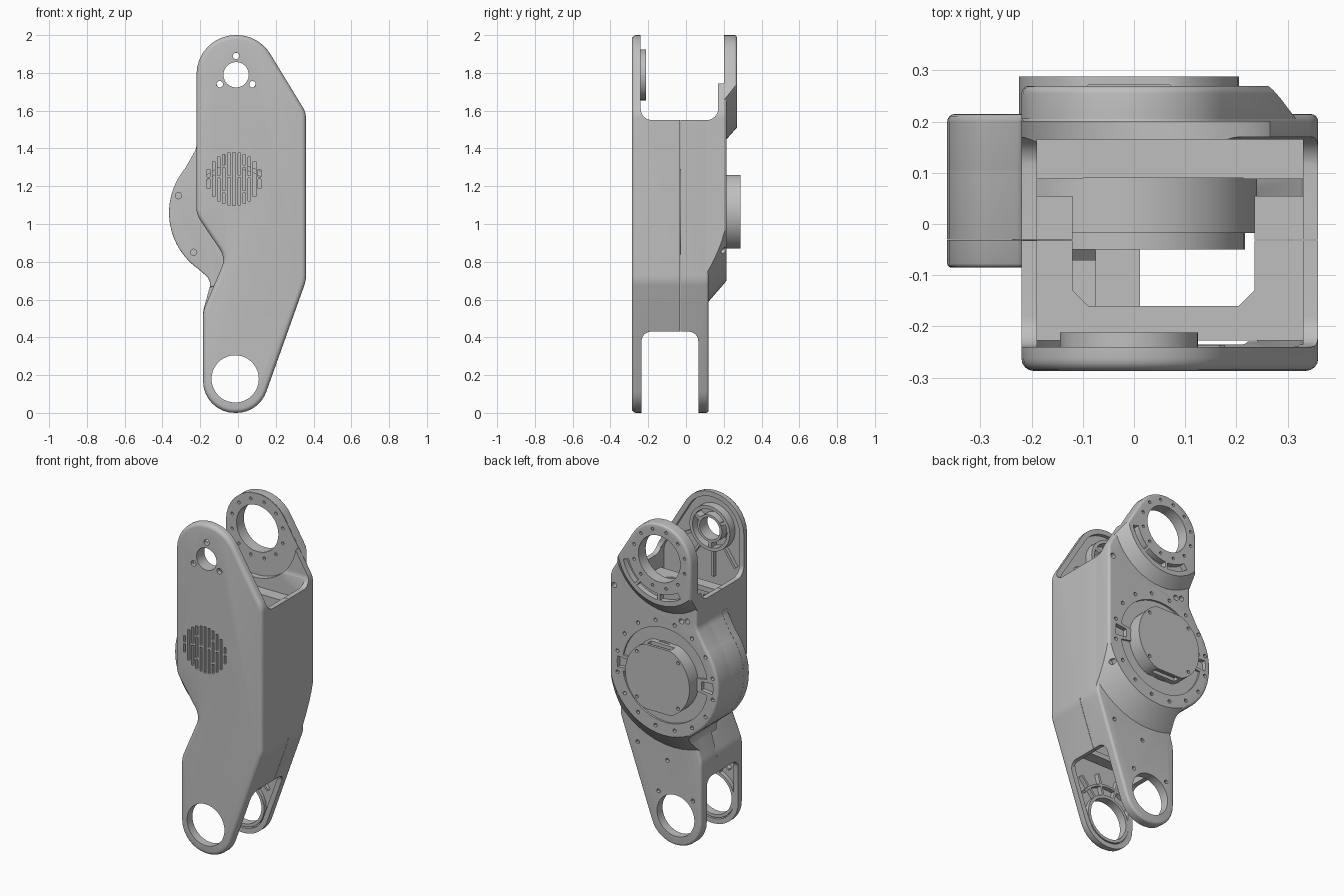
import bpy, bmesh
from math import sin, cos, pi, radians, tan, sqrt
from mathutils import Vector

if "Cube" in bpy.data.objects:
    bpy.data.objects.remove(bpy.data.objects["Cube"])

grey = bpy.data.materials.new("satin grey")
grey.use_nodes = True
tone = (0.52, 0.52, 0.52, 1)
grey.diffuse_color = tone
grey.node_tree.nodes["Principled BSDF"].inputs["Base Color"].default_value = tone


# --- profile helpers (2D point lists) ---
def rounded(corners, steps=8):
    out, n = [], len(corners)
    for i, (x, z, r) in enumerate(corners):
        p = Vector((x, z))
        if r == 0:
            out.append(p)
            continue
        u = (Vector(corners[i - 1][:2]) - p).normalized()
        v = (Vector(corners[(i + 1) % n][:2]) - p).normalized()
        ang = u.angle(v)
        c = p + (u + v).normalized() * r / sin(ang / 2)
        t, w = r / tan(ang / 2), pi - ang
        a, b = p + u * t - c, p + v * t - c
        for k in range(steps + 1):
            f = k / steps
            out.append(c + (a * sin((1 - f) * w) + b * sin(f * w)) / sin(w))
    return out


def inset(pts, d):
    out, n = [], len(pts)
    if sum(pts[i - 1].cross(pts[i]) for i in range(n)) > 0:
        d = -d
    for i, p in enumerate(pts):
        e = (p - pts[i - 1]).normalized()
        f = (pts[(i + 1) % n] - p).normalized()
        s = (e + f).normalized()
        out.append(p + Vector((s.y, -s.x)) * d / max(s.dot(e), 0.5))
    return out


def arc(c, r, a0, a1, n=24):
    angles = [radians(a0 + (a1 - a0) * k / n) for k in range(n + 1)]
    return [Vector((c[0] + r * cos(a), c[1] + r * sin(a))) for a in angles]


def circle(c, r, n=48):
    return arc(c, r, 0, 360, n)[:-1]


def band(c, r0, r1, a0, a1):
    return arc(c, r0, a0, a1) + arc(c, r1, a1, a0)


def ring(c, r0, r1):
    return [band(c, r0, r1, 0, 180), band(c, r0, r1, 180, 360)]


def box(x0, x1, z0, z1):
    return [Vector(p) for p in ((x0, z0), (x0, z1), (x1, z1), (x1, z0))]


def bar(c, ang, r0, r1, w):
    d = Vector((cos(radians(ang)), sin(radians(ang))))
    s, o = Vector((-d.y, d.x)) * w / 2, Vector(c)
    return [o + d * r0 + s, o + d * r1 + s, o + d * r1 - s, o + d * r0 - s]


def around(c, r, count, start=0):
    return arc(c, r, start, start + 360, count)[:-1]


# --- solid helpers ---
PLACE = {"x": lambda a, b, t: (t, a, b), "y": lambda a, b, t: (a, t, b), "z": lambda a, b, t: (a, b, t)}


def eased(profile, t, radius, side):
    """Sections that round the rim of a cap; side is +1 for the end, -1 for the start."""
    turns = [k * pi / 8 for k in range(5)]
    return [(inset(profile, radius * (1 - cos(a))), t - side * radius * (1 - sin(a))) for a in turns]


def solid(name, parts, axis="y", round_start=0, round_end=0):
    """Each part is (start profile, start, end[, end profile])."""
    bm = bmesh.new()
    for part in parts:
        p0, t0, t1 = part[:3]
        p1 = part[3] if len(part) > 3 else p0
        first = eased(p0, t0, round_start, -1)[::-1] if round_start else [(p0, t0)]
        last = eased(p1, t1, round_end, 1) if round_end else [(p1, t1)]
        loops = [[bm.verts.new(PLACE[axis](p[0], p[1], t)) for p in pts] for pts, t in first + last]
        bm.faces.new(loops[0][::-1])
        bm.faces.new(loops[-1])
        for lo, hi in zip(loops, loops[1:]):
            for i in range(len(lo)):
                bm.faces.new((lo[i - 1], lo[i], hi[i], hi[i - 1]))
    bmesh.ops.recalc_face_normals(bm, faces=bm.faces)
    mesh = bpy.data.meshes.new(name)
    bm.to_mesh(mesh)
    bm.free()
    mesh.materials.append(grey)
    obj = bpy.data.objects.new(name, mesh)
    bpy.context.collection.objects.link(obj)
    return obj


def boolean(obj, tools, op="DIFFERENCE"):
    bpy.context.view_layer.objects.active = obj
    for tool in tools:
        m = obj.modifiers.new("cut", "BOOLEAN")
        m.operation, m.object, m.solver = op, tool, "EXACT"
        bpy.ops.object.modifier_apply(modifier=m.name)


# --- outlines ---
TOP, LOW, DRUM = (-0.01, 1.79), (-0.015, 0.18), (-0.01, 1.065)
right_side = [(-0.22, 2, 0.208), (0.11, 2, 0.208), (0.36, 1.59, 0.12), (0.36, 0.7, 0.15),
              (0.11, 0, 0.168), (-0.185, 0, 0.168), (-0.185, 0.54, 0.15)]
front_outline = rounded(right_side + [(-0.065, 0.82, 0.1), (-0.22, 1.05, 0.12)])
bulge = arc((0, 1.06), 0.365, 235, 140)
back_outline = rounded(right_side + [(-0.14, 0.7, 0.06)] + [(p.x, p.y, 0) for p in bulge]
                       + [(-0.22, 1.4, 0.08)])

# --- cutters ---
upper_slot = solid("upper_slot_cutter", [(rounded(
    [(-0.24, 2.1, 0), (0.17, 2.1, 0), (0.17, 1.55, 0.06), (-0.24, 1.55, 0.06)]), -1, 1)], "x")
lower_slot = solid("lower_slot_cutter", [(rounded(
    [(-0.235, -0.1, 0), (-0.235, 0.43, 0.05), (0.065, 0.43, 0.05), (0.065, -0.1, 0)]), -1, 1)], "x")
recesses = solid("recess_cutter", [(box(-0.19, 0.33, -0.235, 0.165), 1.46, 1.62),
                                   (box(-0.155, 0.24, -0.23, 0.06), 0.4, 0.49)], "z")
cavity = solid("cavity_cutter", [([(-0.19, 1.43), (0.33, 1.43), (0.33, 0.73), (0.25, 0.52),
                                   (-0.14, 0.52), (-0.03, 0.82), (-0.19, 1.08)], -0.265, 0.1)])
opening = solid("opening_cutter", [([(-0.12, -0.13), (-0.12, 0.07), (-0.09, 0.098), (0.205, 0.098),
                                     (0.235, 0.07), (0.235, -0.13), (0.205, -0.16), (-0.09, -0.16)],
                                    0.41, 1.6)], "z")
low_hole = solid("low_hole_cutter", [(circle(LOW, 0.125), -0.4, 0.4)])
front_pocket = solid("front_pocket_cutter", [(inset(front_outline, 0.03), -0.262, -0.228)])
back_pocket = solid("back_pocket_cutter", [(inset(back_outline, 0.03), 0.055, 0.088)])
front_holes = solid("front_hole_cutter", [(circle(TOP, 0.067), -0.4, -0.2)]
                    + [(circle(p, 0.017, 16), -0.4, -0.2) for p in around(TOP, 0.1, 3, 90)])

# round grille made of upright slots
slots = []
for i in range(11):
    x = -0.156 + i * 0.027
    h = sqrt(0.146 ** 2 - (x + 0.021) ** 2)
    cuts = (-1, 1) if i % 4 == 1 else (-1, -0.5, 0.5, 1) if i % 2 else (-1, 0.1, 1)
    for a, b in zip(cuts, cuts[1:]):
        slots.append((box(x - 0.007, x + 0.007, 1.238 + a * h + 0.006, 1.238 + b * h - 0.006), -0.4, -0.255))
grille = solid("grille_cutter", slots)

# --- main shells ---
front_shell = solid("front_shell", [(front_outline, -0.287, -0.032)], round_start=0.024)
boolean(front_shell, [upper_slot, lower_slot, recesses, cavity, opening, low_hole,
                      front_pocket, front_holes, grille])

back_shell = solid("back_shell", [(back_outline, -0.03, 0.12)], round_end=0.015)
back_holes = solid("low_screw_cutter", [(circle(p, 0.012, 12), 0.1, 0.2) for p in
                   ((0.1, 0.3), (-0.13, 0.3), (0.04, 0.5), (0.24, 0.56))])
boolean(back_shell, [upper_slot, lower_slot, recesses, cavity, opening, low_hole,
                     back_pocket, back_holes])

# front lip of the round housing
lip_edge = [p for p in back_outline if p.x < -0.1 and 0.66 < p.y < 1.42]
lip = solid("housing_lip", [(lip_edge + [Vector((-0.05, 1.41)), Vector((-0.05, 0.68))], -0.085, -0.031)],
            round_start=0.008)
lip_holes = solid("lip_screw_cutter", [(circle(p, 0.017, 12), -0.1, -0.06) for p in
                  ((-0.315, 1.15), (-0.235, 0.85))])
boolean(lip, [cavity, lip_holes])


# --- rear housing with a sloped lower rim ---
def arch(r):
    return arc((0, 1.06), r, 180, 360) + [Vector((r, 2.2)), Vector((-r, 2.2))]


arm_holes = solid("arm_hole_cutter", [(circle(TOP, 0.14), 0, 0.4)]
                  + [(circle(p, 0.009, 12), 0, 0.4) for p in around(TOP, 0.175, 12, 15)])
arm_recess = solid("arm_recess_cutter", [(circle(TOP, 0.28), 0.0, 0.2)])
rear_trim = solid("rear_trim", [(back_outline, 0.05, 0.215)], round_end=0.015)
rear_housing = solid("rear_housing", [(arch(0.505), 0.09, 0.23, arch(0.343))])
face_ring = solid("face_ring_cutter", [(band(DRUM, 0.2, 0.285, a, a + 160), 0.203, 0.3) for a in (10, 190)]
                  + [(band(DRUM, 0.245, 0.32, a - 6, a + 6), 0.19, 0.3) for a in (0, 180)]
                  + [(circle(p, 0.011, 12), 0.18, 0.3) for p in around(DRUM, 0.325, 16, 11.25)]
                  + [(circle(p, 0.016, 12), 0.18, 0.3) for p in
                     ((0.33, 1.52), (0.32, 0.86), (-0.12, 1.42), (-0.16, 1.43))])
boolean(rear_housing, [rear_trim], "INTERSECT")
boolean(rear_housing, [upper_slot, recesses, arm_recess, arm_holes, face_ring])

# raised pad on the upper rear arm
pad_trim = solid("pad_trim", [(back_outline, 0.15, 0.27)], round_end=0.015)
raised_pad = solid("raised_pad", [(circle(TOP, 0.352), 0.205, 0.28, circle(TOP, 0.268))])
pad_grooves = solid("pad_groove_cutter", [(band(TOP, 0.212, 0.25, a, a + 34), 0.235, 0.4)
                                          for a in (235, 273, 311)])
boolean(raised_pad, [pad_trim], "INTERSECT")
boolean(raised_pad, [arm_holes, pad_grooves])

# --- motor and cover ---
cap_outline = [Vector((p.x, min(max(p.y, 0.87), 1.26))) for p in circle(DRUM, 0.215)]
rear_cap = solid("rear_cap", [(cap_outline, 0.19, 0.288)])
cap_slots = solid("cap_slot_cutter", [(box(-0.09, 0.07, z - 0.02, z + 0.02), 0.235, 0.272)
                                      for z in (0.87, 1.26)]
                  + [(circle(p, 0.01, 12), 0.27, 0.4) for p in around(DRUM, 0.195, 4, 45)])
boolean(rear_cap, [cap_slots])
solid("motor", [(circle(DRUM, 0.25), -0.018, 0.11)])
solid("motor_plate", [(circle(DRUM, 0.227), -0.05, -0.018)])
solid("control_box", [(box(-0.075, 0.012, 0.95, 1.38), -0.16, -0.05),
                      (box(-0.12, -0.075, 1.0, 1.3), -0.16, -0.07)])

# --- bearing rings and ribs inside the arms ---
hub = [(p, -0.268, -0.212) for p in ring(TOP, 0.115, 0.135) + ring(TOP, 0.067, 0.082)]
hub += [(bar(TOP, a, 0.08, 0.118, 0.02), -0.268, -0.216) for a in (30, 150, 270)]
solid("upper_hub", hub)
solid("upper_ribs", [(bar(TOP, a, 0.13, r, 0.015), -0.268, -0.24)
                     for a, r in ((235, 0.26), (270, 0.3), (305, 0.31), (335, 0.24))])
for name, y0, y1 in (("front_low_ribs", -0.268, -0.236), ("rear_low_ribs", 0.067, 0.092)):
    solid(name, [(p, y0, y1) for p in ring(LOW, 0.125, 0.143)]
          + [(band(LOW, 0.195, 0.208, 35, 122), y0, y1)]
          + [(bar(LOW, a, 0.14, r, 0.014), y0, y1) for a, r in ((48, 0.28), (75, 0.27), (105, 0.27))])

# --- tidy cutters, shade ---
for obj in list(bpy.context.collection.objects):
    if obj.name.endswith(("_cutter", "_trim")):
        bpy.data.objects.remove(obj)
for obj in bpy.context.collection.objects:
    if obj.type == "MESH" and grey.name in obj.data.materials:
        bpy.ops.object.select_all(action="DESELECT")
        obj.select_set(True)
        bpy.context.view_layer.objects.active = obj
        bpy.ops.object.shade_smooth_by_angle(angle=radians(30))
